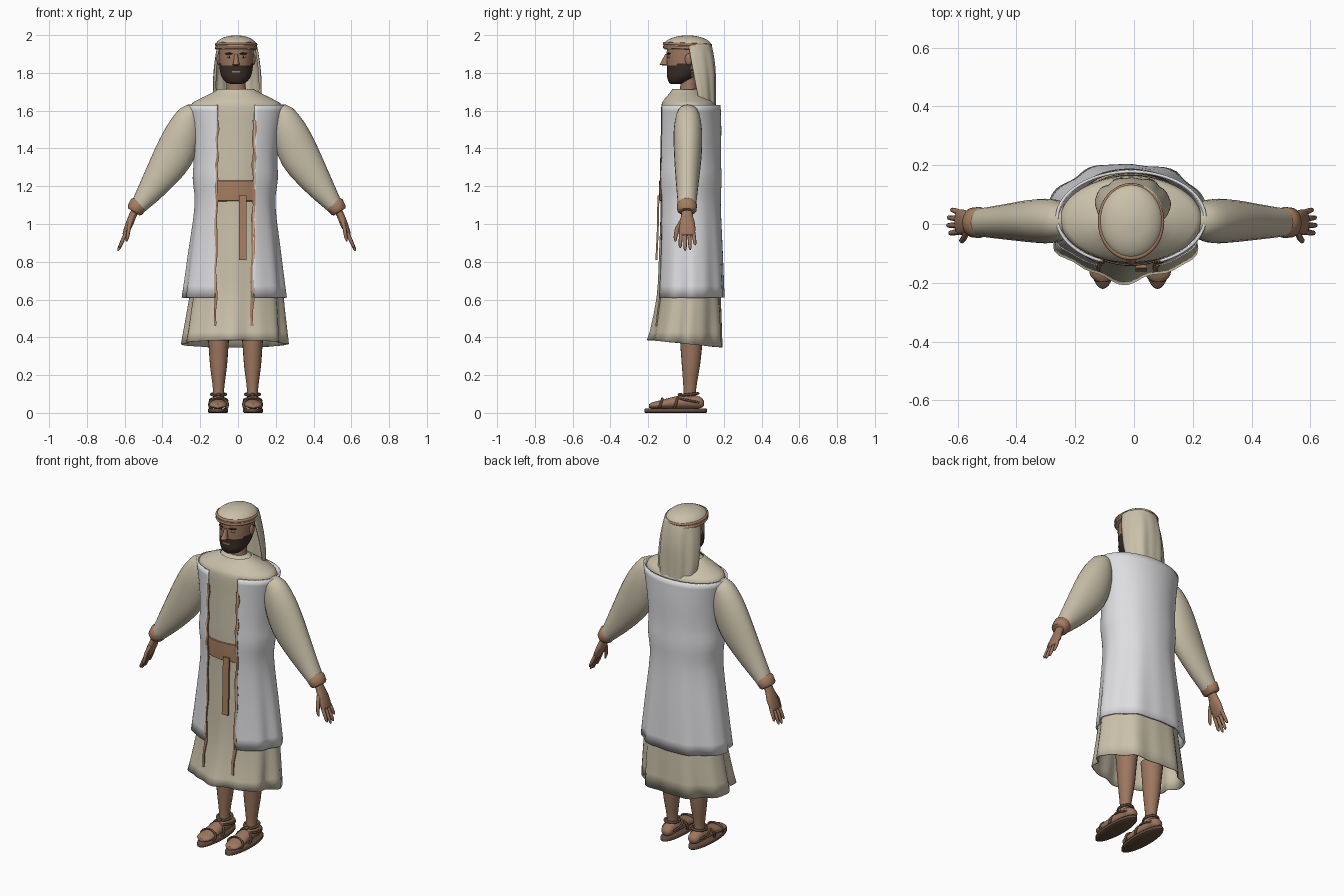
import bpy, bmesh
from math import sin, cos, pi, tau, asin, radians
from mathutils import Vector

cube = bpy.data.objects.get("Cube")
if cube:
    bpy.data.objects.remove(cube, do_unlink=True)

MID = -0.01  # middle of the body in x


def material(name, r, g, b):
    m = bpy.data.materials.new(name)
    m.use_nodes = True
    m.diffuse_color = (r, g, b, 1)
    shader = m.node_tree.nodes["Principled BSDF"]
    shader.inputs["Base Color"].default_value = (r, g, b, 1)
    shader.inputs["Roughness"].default_value = 0.8
    return m


BEIGE = material("beige_cloth", 0.59, 0.53, 0.40)
WHITE = material("white_cloth", 0.73, 0.73, 0.75)
SKIN = material("skin", 0.34, 0.185, 0.115)
BROWN = material("brown_leather", 0.38, 0.205, 0.12)
DARK = material("dark_hair", 0.04, 0.026, 0.02)
SANDAL = material("sandal_leather", 0.12, 0.07, 0.045)
EYE = material("eye_white", 0.45, 0.40, 0.35)


def finish(obj, angle=50):
    bpy.ops.object.select_all(action="DESELECT")
    obj.select_set(True)
    bpy.context.view_layer.objects.active = obj
    bpy.ops.object.shade_smooth_by_angle(angle=radians(angle))
    return obj


def refine(rows, steps=3):
    """Smooth interpolation between the rows of a profile."""
    out = []
    for i in range(len(rows) - 1):
        p, a = rows[max(i - 1, 0)], rows[i]
        b, q = rows[i + 1], rows[min(i + 2, len(rows) - 1)]
        for j in range(steps):
            t = j / steps
            out.append(tuple(
                v + t / 2 * (w - u + t * (2 * u - 5 * v + 4 * w - x + t * (3 * (v - w) + x - u)))
                for u, v, w, x in zip(p, a, b, q)))
    return out + [rows[-1]]


def loft(name, rings, mat, closed=True, caps=True, thick=0):
    bm = bmesh.new()
    loops = [[bm.verts.new(p) for p in ring] for ring in rings]
    n = len(loops[0])
    for a, b in zip(loops, loops[1:]):
        for i in range(n if closed else n - 1):
            j = (i + 1) % n
            bm.faces.new((a[i], a[j], b[j], b[i]))
    if caps:
        bm.faces.new(loops[0])
        bm.faces.new(loops[-1])
    bmesh.ops.recalc_face_normals(bm, faces=bm.faces)
    mesh = bpy.data.meshes.new(name)
    bm.to_mesh(mesh)
    bm.free()
    mesh.materials.append(mat)
    obj = bpy.data.objects.new(name, mesh)
    bpy.context.collection.objects.link(obj)
    if thick:
        shell = obj.modifiers.new("thickness", "SOLIDIFY")
        shell.thickness, shell.offset = thick, 0
    return finish(obj)


def fold(angle):
    return sin(7 * angle + 0.6) + 0.6 * sin(12 * angle + 2) + 0.5 * sin(3 * angle)


def ring(z, cx, cy, rx, ry, ripple=0, start=0, end=tau, n=64, tilt=0):
    """Horizontal ellipse or arc, with cloth folds."""
    count = n if end - start > tau - 0.01 else n + 1
    pts = []
    for i in range(count):
        a = start + (end - start) * i / n
        f = 1 + ripple * fold(a)
        pts.append((cx + rx * f * cos(a), cy + ry * f * sin(a), z - tilt * sin(a)))
    return pts


def limb(name, rows, mat, side, n=16):
    """Tube through rows of x, y, z, half width in y, half thickness."""
    rings = []
    for i, (x, y, z, wide, thin) in enumerate(rows):
        before, after = rows[max(i - 1, 0)], rows[min(i + 1, len(rows) - 1)]
        d = Vector((after[0] - before[0], 0, after[2] - before[2])).normalized()
        rings.append([(MID * 0.7 + side * (x + thin * sin(a) * d.z),
                       y + wide * cos(a), z - thin * sin(a) * d.x)
                      for a in (tau * k / n for k in range(n))])
    return loft(name, rings, mat)


def ball(name, loc, scale, mat, rot=(0, 0, 0)):
    bpy.ops.mesh.primitive_uv_sphere_add(segments=16, ring_count=10, radius=1, location=loc, rotation=rot)
    obj = bpy.context.object
    obj.name, obj.scale = name, scale
    obj.data.materials.append(mat)
    return finish(obj)


def band(name, loc, rx, ry, thin, mat, rot=(0, 0, 0)):
    bpy.ops.mesh.primitive_torus_add(major_segments=40, minor_segments=8, major_radius=rx,
                                     minor_radius=thin, location=loc, rotation=rot)
    obj = bpy.context.object
    obj.name, obj.scale = name, (1, ry / rx, 1)
    obj.data.materials.append(mat)
    return finish(obj)


# Tunic: neck opening down to the flared hem
tunic = [(1.712, -0.005, 0.092, 0.066, 0), (1.69, 0, 0.13, 0.085, 0), (1.655, 0.01, 0.2, 0.125, 0),
         (1.62, 0.015, 0.238, 0.143, 0), (1.5, 0.017, 0.212, 0.147, 0), (1.24, 0.015, 0.2, 0.15, 0),
         (1.1, 0.015, 0.19, 0.145, 0.004), (0.85, 0.02, 0.212, 0.155, 0.016),
         (0.61, 0.02, 0.242, 0.165, 0.026), (0.365, 0.005, 0.272, 0.192, 0.048)]
loft("tunic", [ring(z, MID - max(0, 0.61 - z) * 0.04, cy, rx, ry, f, tilt=0.02 if z < 0.4 else 0)
               for z, cy, rx, ry, f in refine(tunic)], BEIGE, caps=False, thick=0.006)
loft("collar_cover", [ring(1.70, MID, 0, 0.1, 0.07), ring(1.715, MID, 0, 0.07, 0.055)], BEIGE)

# Open sleeveless coat
coat = [(1.63, 0.02, 0.252, 0.158, 0), (1.5, 0.02, 0.228, 0.162, 0), (1.35, 0.017, 0.216, 0.163, 0.004),
        (1.24, 0.017, 0.22, 0.167, 0.004), (1.1, 0.018, 0.208, 0.162, 0.006),
        (0.85, 0.024, 0.238, 0.168, 0.016), (0.61, 0.025, 0.268, 0.178, 0.026)]
panels = []
for z, cy, rx, ry, f in refine(coat):
    gap = asin(0.098 / rx)
    panels.append(ring(z, MID - (1.63 - z) * 0.012, cy, rx, ry, f, gap - pi / 2, 1.5 * pi - gap, 80))
loft("coat", panels, WHITE, closed=False, caps=False, thick=0.01)

# Ragged trim cords hanging along the coat opening
for label, edge, width in (("right", 0, 0.006), ("left", 1, 0.009)):
    path = [Vector(p[-1 if edge == 0 else 0]) for p in panels[2:]]
    path += [path[-1] + Vector((0, -0.012, -0.08)), path[-1] + Vector((0, -0.02, -0.15))]
    rows = []
    for i, p in enumerate(path):
        x = p.x + 0.004 * sin(i * 2.1)
        w = width * (1 + 0.3 * sin(i * 1.7))
        rows.append([(x - w, p.y - 0.004, p.z), (x + w, p.y - 0.004, p.z),
                     (x + w, p.y + 0.004, p.z), (x - w, p.y + 0.004, p.z)])
    loft(label + "_trim_cord", rows, BROWN)

# Belt and its hanging end
loft("belt", [ring(z, MID, 0.015, 0.202 + b, 0.156 + b) for z, b in
              ((1.12, -0.008), (1.125, 0), (1.18, 0.002), (1.228, 0.001), (1.235, -0.008))], BROWN, caps=False)
loft("belt_end", [[(0.025 + sx * 0.02, y + sy * 0.005, z) for sx, sy in ((-1, -1), (1, -1), (1, 1), (-1, 1))]
                  for z, y in ((1.15, -0.145), (1.1, -0.147), (0.95, -0.15), (0.81, -0.157))], BROWN)

# Arms, legs and sandals, once for each side
sleeve = [(0.205, 0.01, 1.6, 0.04, 0.03), (0.245, 0.01, 1.575, 0.062, 0.065), (0.28, 0.01, 1.49, 0.075, 0.094),
          (0.335, 0.01, 1.36, 0.073, 0.105), (0.43, 0.007, 1.215, 0.06, 0.078), (0.53, 0.005, 1.08, 0.046, 0.04)]
palm = [(0.52, 0.005, 1.1, 0.03, 0.024), (0.548, 0.005, 1.05, 0.03, 0.02), (0.568, 0.006, 1.0, 0.042, 0.02),
        (0.59, 0.006, 0.95, 0.042, 0.014), (0.594, 0.006, 0.94, 0.034, 0.008)]
leg = [(0.45, 0.03, 0.062, 0.064), (0.36, 0.028, 0.053, 0.058), (0.25, 0.026, 0.045, 0.048),
       (0.12, 0.02, 0.029, 0.033), (0.05, 0.02, 0.032, 0.036)]
foot = [(0.095, 0.05, 0.016, 0.014), (0.075, 0.055, 0.034, 0.03), (0.02, 0.06, 0.038, 0.038),
        (-0.06, 0.054, 0.042, 0.032), (-0.13, 0.045, 0.047, 0.023), (-0.175, 0.04, 0.042, 0.017),
        (-0.195, 0.036, 0.02, 0.01)]
for label, side in (("left", 1), ("right", -1)):
    limb(label + "_sleeve", refine(sleeve), BEIGE, side, 24)
    limb(label + "_cuff", [(0.512, 0.005, 1.11, 0.046, 0.042), (0.52, 0.005, 1.102, 0.053, 0.05),
                           (0.54, 0.005, 1.072, 0.051, 0.044), (0.545, 0.005, 1.064, 0.042, 0.036)], BROWN, side, 24)
    limb(label + "_palm", refine(palm), SKIN, side)
    for k, reach in enumerate((0.085, 0.1, 0.095, 0.07)):
        y = -0.026 + 0.0215 * k
        tip = 0.005 * (k - 1)
        limb(f"{label}_finger_{k + 1}",
             [(0.583 + 0.45 * reach * t, y + tip * t, 0.96 - reach * t, r, r)
              for t, r in ((0, 0.01), (0.5, 0.01), (0.9, 0.008), (1.02, 0.003))], SKIN, side, 8)
    limb(label + "_thumb", [(0.56, -0.02, 1.02, 0.014, 0.012), (0.57, -0.045, 0.98, 0.013, 0.01),
                            (0.578, -0.056, 0.93, 0.01, 0.009), (0.584, -0.056, 0.908, 0.004, 0.004)], SKIN, side, 8)

    x = -0.013 + side * 0.09
    loft(label + "_leg", [ring(z, x, cy, rx, ry, n=20) for z, cy, rx, ry in refine(leg)], SKIN)
    loft(label + "_foot", [[(x + side * 0.04 * (0.02 - y) * 0.5 + rx * cos(a), y, cz + rz * sin(a))
                            for a in (tau * k / 20 for k in range(20))] for y, cz, rx, rz in refine(foot)], SKIN)
    sole = [ring(z, x + side * 0.003, -0.055, 0.053 - b, 0.166 - b, n=32)
            for z, b in ((0, 0.006), (0.004, 0), (0.019, 0), (0.024, 0.005))]
    loft(label + "_sole", sole, SANDAL)
    band(label + "_ankle_strap", (x, 0.02, 0.098), 0.039, 0.044, 0.007, SANDAL, (0.12, 0, 0))
    band(label + "_heel_strap", (x, 0.015, 0.066), 0.046, 0.068, 0.006, SANDAL, (-0.2, 0, 0))
    for y, high in ((-0.055, 0.042), (-0.135, 0.034)):
        band(label + "_instep_strap", (x, y, 0.044), 0.048, high, 0.007, SANDAL, (pi / 2 - 0.3, 0, 0))
    ball(label + "_strap_knot", (x, -0.03, 0.096), (0.014, 0.014, 0.01), SANDAL)

# Head with beard and hair coloured by region
loft("neck", [ring(z, MID, 0.014, r, r * 0.88, n=24) for z, r in ((1.68, 0.058), (1.73, 0.05), (1.82, 0.052))], SKIN)
skull = [(1.742, -0.05, 0.03, 0.032), (1.752, -0.04, 0.055, 0.052), (1.78, -0.022, 0.077, 0.078),
         (1.82, -0.002, 0.087, 0.098), (1.87, 0.006, 0.091, 0.108), (1.91, 0.01, 0.092, 0.112), (1.95, 0.01, 0.09, 0.11)]
head = loft("head", [ring(z, MID, cy, rx, ry, n=48) for z, cy, rx, ry in refine(skull, 5)], SKIN)
head.data.materials.append(DARK)
for face in head.data.polygons:
    c = face.center
    lips = abs(c.x - MID) < 0.022 and 1.802 < c.z < 1.812
    beard = c.y < 0.03 and c.z < 1.842 + 0.2 * max(0, c.y + 0.06) and not lips
    hair = c.y > 0.035 and c.z > 1.8
    face.material_index = 1 if beard or hair else 0
loft("nose", [ring(z, MID, y, rx, ry, n=12) for z, y, rx, ry in
              ((1.838, -0.106, 0.012, 0.012), (1.844, -0.115, 0.019, 0.025), (1.86, -0.109, 0.014, 0.022),
               (1.9, -0.098, 0.009, 0.012))], SKIN)
for label, side in (("left", 1), ("right", -1)):
    ball(label + "_eye", (MID + side * 0.036, -0.09, 1.884), (0.014, 0.006, 0.006), EYE, (0, 0, side * 0.35))
    ball(label + "_iris", (MID + side * 0.036, -0.0945, 1.884), (0.005, 0.003, 0.005), DARK)
    ball(label + "_eyebrow", (MID + side * 0.038, -0.092, 1.902), (0.022, 0.007, 0.005), DARK, (0, 0, side * 0.4))
    ball(label + "_ear", (MID + side * 0.092, 0.014, 1.872), (0.011, 0.02, 0.03), SKIN)

# Head covering: cap, two bands and the cloth falling down the back
cap = [(1.925, 0.106, 0.122), (1.95, 0.108, 0.126), (1.972, 0.093, 0.108), (1.99, 0.06, 0.068), (1.999, 0.012, 0.014)]
loft("cap", [ring(z, MID, 0.008, rx, ry, n=40) for z, rx, ry in refine(cap)], BEIGE)
for k, z in enumerate((1.932, 1.951)):
    band(f"head_band_{k + 1}", (MID, 0.008, z), 0.105, 0.122, 0.008, BROWN, (-0.04, 0, 0))
drape = [(1.94, 0.025, 0.098, 0.104, 0), (1.88, 0.035, 0.108, 0.108, 0.014), (1.8, 0.05, 0.117, 0.103, 0.024),
         (1.7, 0.068, 0.12, 0.086, 0.032), (1.6, 0.088, 0.108, 0.066, 0.04)]
loft("head_drape", [ring(z + 0.01, MID + 0.005, cy, rx, ry, f, -0.1, pi + 0.1, 60, 0.015 if z < 1.65 else 0)
                    for z, cy, rx, ry, f in refine(drape, 4)], BEIGE, closed=False, caps=False, thick=0.012)
